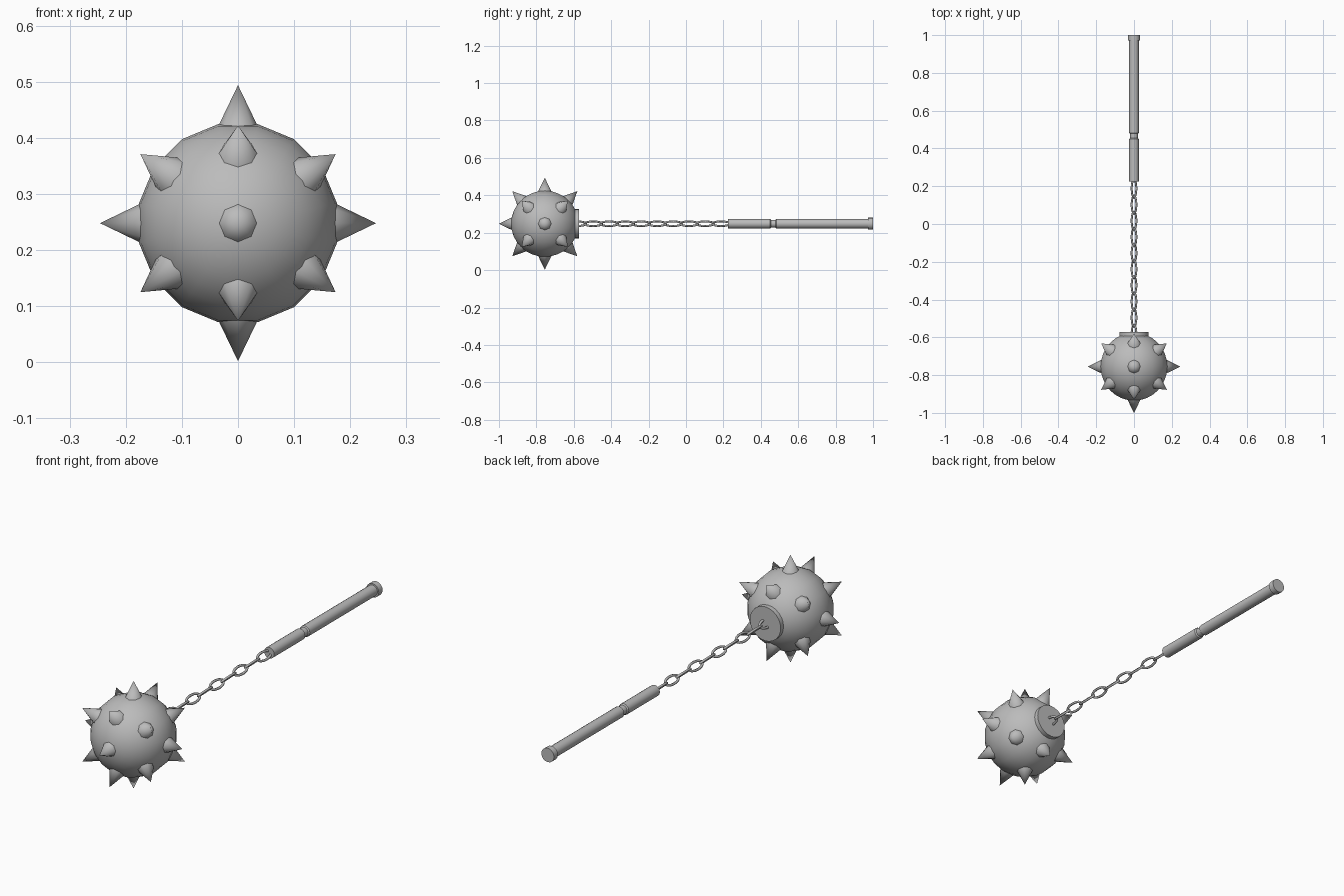
import bpy, bmesh, math
from mathutils import Vector, Matrix

if "Cube" in bpy.data.objects:
    bpy.data.objects.remove(bpy.data.objects["Cube"])

steel = bpy.data.materials.new("grey_steel")
steel.diffuse_color = (0.5, 0.5, 0.5, 1)
steel.use_nodes = True
steel.node_tree.nodes["Principled BSDF"].inputs["Base Color"].default_value = steel.diffuse_color

AXIS_Z = 0.248
BALL = Vector((0, -0.755, AXIS_Z))
TO_Y = Matrix.Rotation(-math.pi / 2, 4, 'X')  # turns local z to +y


def finish(bm, name, angle=40):
    bmesh.ops.recalc_face_normals(bm, faces=bm.faces)
    me = bpy.data.meshes.new(name)
    bm.to_mesh(me)
    bm.free()
    me.materials.append(steel)
    ob = bpy.data.objects.new(name, me)
    bpy.context.collection.objects.link(ob)
    bpy.ops.object.select_all(action='DESELECT')
    bpy.context.view_layer.objects.active = ob
    ob.select_set(True)
    bpy.ops.object.shade_smooth_by_angle(angle=math.radians(angle))
    return ob


def lathe_y(name, profile, sides):
    """Turn (y, radius) points around the weapon axis, with flat ends."""
    bm = bmesh.new()
    rings = []
    for y, r in profile:
        rings.append([bm.verts.new((r * math.cos(a), y, AXIS_Z + r * math.sin(a)))
                      for a in (2 * math.pi * i / sides for i in range(sides))])
    for a, b in zip(rings, rings[1:]):
        for i in range(sides):
            j = (i + 1) % sides
            bm.faces.new((a[i], a[j], b[j], b[i]))
    bm.faces.new(rings[0])
    bm.faces.new(rings[-1])
    return finish(bm, name)


# Ball
bm = bmesh.new()
bmesh.ops.create_uvsphere(
    bm, u_segments=16, v_segments=16, radius=0.18,
    matrix=Matrix.Translation(BALL) @ TO_Y @ Matrix.Rotation(math.pi / 16, 4, 'Z'))
finish(bm, "ball")

# Spikes: two on the sides, seven around the middle, four on each slanted ring
directions = [Vector((1, 0, 0)), Vector((-1, 0, 0))]
for i in range(1, 8):
    a = i * math.pi / 4
    directions.append(Vector((0, math.cos(a), math.sin(a))))
for side in (-1, 1):
    for i in range(4):
        a = math.pi / 4 + i * math.pi / 2
        directions.append(Vector((side, math.cos(a), math.sin(a))).normalized())
bm = bmesh.new()
BASE, TIP = 0.165, 0.246
for d in directions:
    turn = d.to_track_quat('Z', 'X').to_matrix().to_4x4()
    bmesh.ops.create_cone(
        bm, cap_ends=True, segments=8, radius1=0.039, radius2=0, depth=TIP - BASE,
        matrix=Matrix.Translation(BALL + d * (BASE + TIP) / 2) @ turn)
finish(bm, "spikes", 50)

# Round mount where the chain meets the ball
lathe_y("chain_mount", [(-0.62, 0.078), (-0.573, 0.078)], 24)

# Chain: oval links tilted 45 degrees, alternating left and right
bm = bmesh.new()
PITCH, WIRE, STEPS, TUBE = 0.0855, 0.0055, 20, 6
for k in range(10):
    tilt = math.pi / 4 * (1 if k % 2 else -1)
    place = (Matrix.Translation((0, -0.5815 + PITCH * k, AXIS_Z))
             @ Matrix.Rotation(tilt, 4, 'Y'))
    rings = []
    for i in range(STEPS):
        a = 2 * math.pi * i / STEPS
        c = Vector((0.0175 * math.cos(a), 0.047 * math.sin(a), 0))
        n = Vector((0.047 * math.cos(a), 0.0175 * math.sin(a), 0)).normalized()
        rings.append([
            bm.verts.new(place @ (c + WIRE * (n * math.cos(t) + Vector((0, 0, math.sin(t))))))
            for t in (2 * math.pi * j / TUBE for j in range(TUBE))])
    for i in range(STEPS):
        a, b = rings[i], rings[(i + 1) % STEPS]
        for j in range(TUBE):
            m = (j + 1) % TUBE
            bm.faces.new((a[j], a[m], b[m], b[j]))
finish(bm, "chain", 65)

# Handle with a groove and an end cap
lathe_y("handle", [(0.225, 0.0255), (0.45, 0.0255), (0.455, 0.0205), (0.478, 0.0205),
                   (0.483, 0.0255), (0.98, 0.0255)], 16)
lathe_y("end_cap", [(0.972, 0.032), (1.0, 0.032)], 16)
